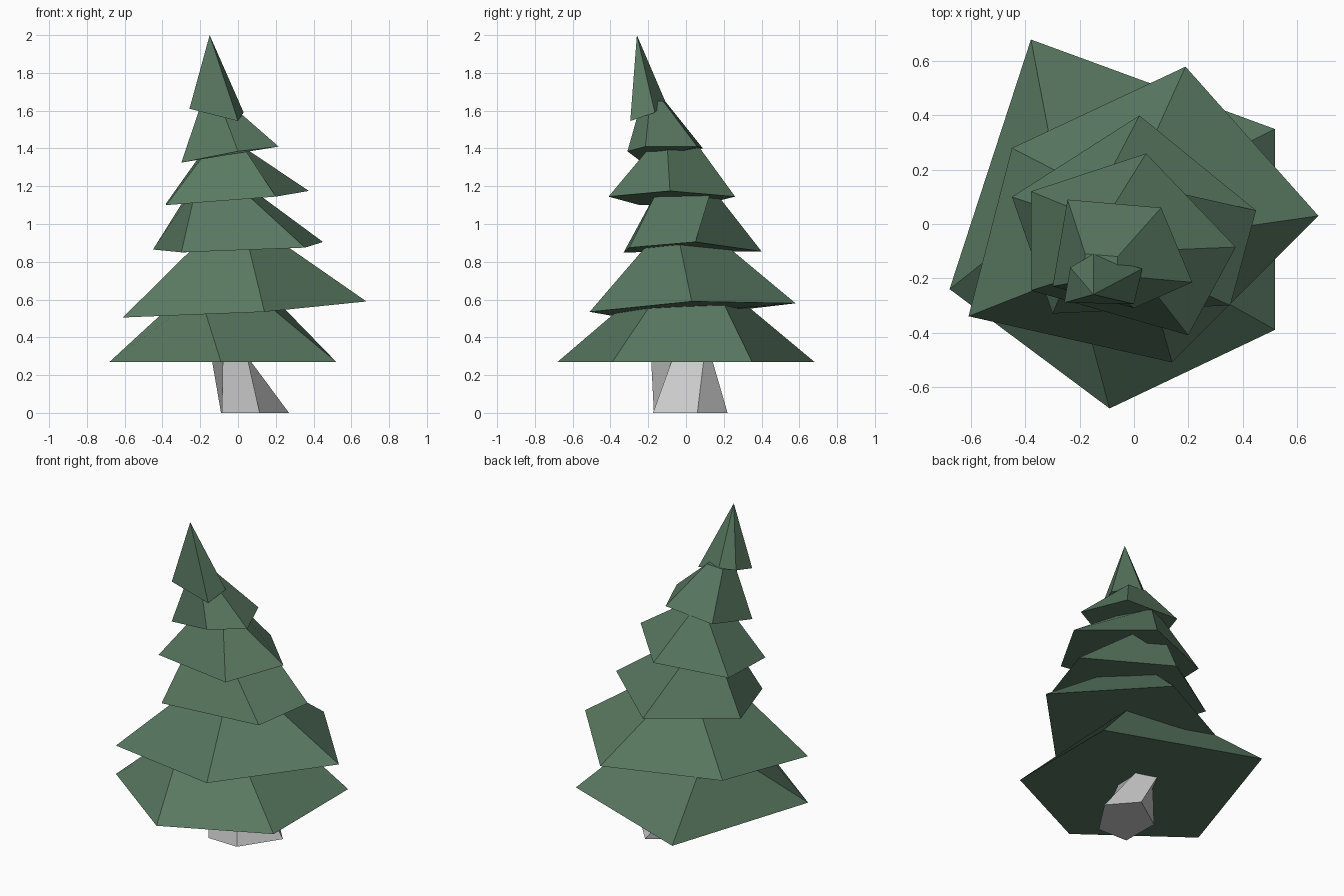
import bpy, bmesh

green = bpy.data.materials.new("needle_green")
green.diffuse_color = (0.10, 0.19, 0.12, 1)


def loft(name, base, top, top_z=0.0, mat=None):
    """Flat-faced skin from a base ring to a top ring (or to a single apex)."""
    bm = bmesh.new()
    lower = [bm.verts.new(p) for p in base]
    n = len(lower)
    bm.faces.new(lower)
    if len(top) == 1:
        tip = bm.verts.new(top[0])
        for i in range(n):
            bm.faces.new((lower[i], lower[(i + 1) % n], tip))
    else:
        upper = [bm.verts.new((x, y, top_z)) for x, y in top]
        bm.faces.new(upper)
        for i in range(n):
            j = (i + 1) % n
            bm.faces.new((lower[i], lower[j], upper[j], upper[i]))
    bmesh.ops.recalc_face_normals(bm, faces=bm.faces)
    mesh = bpy.data.meshes.new(name)
    bm.to_mesh(mesh)
    bm.free()
    if mat:
        mesh.materials.append(mat)
    obj = bpy.data.objects.new(name, mesh)
    bpy.context.collection.objects.link(obj)
    return obj


# leaning five-sided trunk
loft("trunk",
     [(-.085, -.17, 0), (.115, -.175, 0), (.27, .06, 0), (.13, .22, 0), (-.09, .07, 0)],
     [(-.08, -.185), (.05, -.07), (.055, .095), (-.07, .136), (-.14, 0)], 0.29)

# irregular five-sided branch tiers, bottom to top
loft("branch_tier_1",
     [(-.09, -.68, .27), (.52, -.39, .27), (.52, .35, .27), (-.38, .68, .27), (-.68, -.24, .27)],
     [(-.20, -.27), (.10, -.155), (.18, .18), (-.30, .26), (-.30, .06)], 0.62, green)
loft("branch_tier_2",
     [(.14, -.51, .535), (.68, .03, .59), (.19, .58, .58), (-.45, .28, .545), (-.61, -.34, .505)],
     [(.045, -.17), (.19, -.04), (0, .16), (-.16, .13), (-.18, -.17)], 0.93, green)
loft("branch_tier_3",
     [(.355, -.30, .875), (.45, .05, .905), (.02, .40, .855), (-.45, .10, .865), (-.30, -.33, .85)],
     [(0, -.14), (.05, .14), (-.12, .13), (-.24, .03), (-.22, -.14)], 1.2, green)
loft("branch_tier_4",
     [(.20, -.41, 1.145), (.375, -.085, 1.175), (.045, .26, 1.145), (-.38, .12, 1.11), (-.38, -.245, 1.10)],
     [(.02, -.18), (.01, -.10), (-.08, .06), (-.16, .03), (-.14, -.17)], 1.42, green)
loft("branch_tier_5",
     [(0, -.31, 1.385), (.215, -.215, 1.41), (.10, .06, 1.41), (-.245, .09, 1.40), (-.30, -.23, 1.325)],
     [(-.10, -.235), (-.06, -.19), (-.06, -.12), (-.18, -.11), (-.19, -.21)], 1.65, green)

# pointed tip
loft("tree_tip",
     [(0, -.295, 1.545), (.03, -.165, 1.59), (-.15, -.11, 1.65), (-.235, -.16, 1.64), (-.257, -.29, 1.61)],
     [(-.15, -.26, 2.0)], mat=green)
